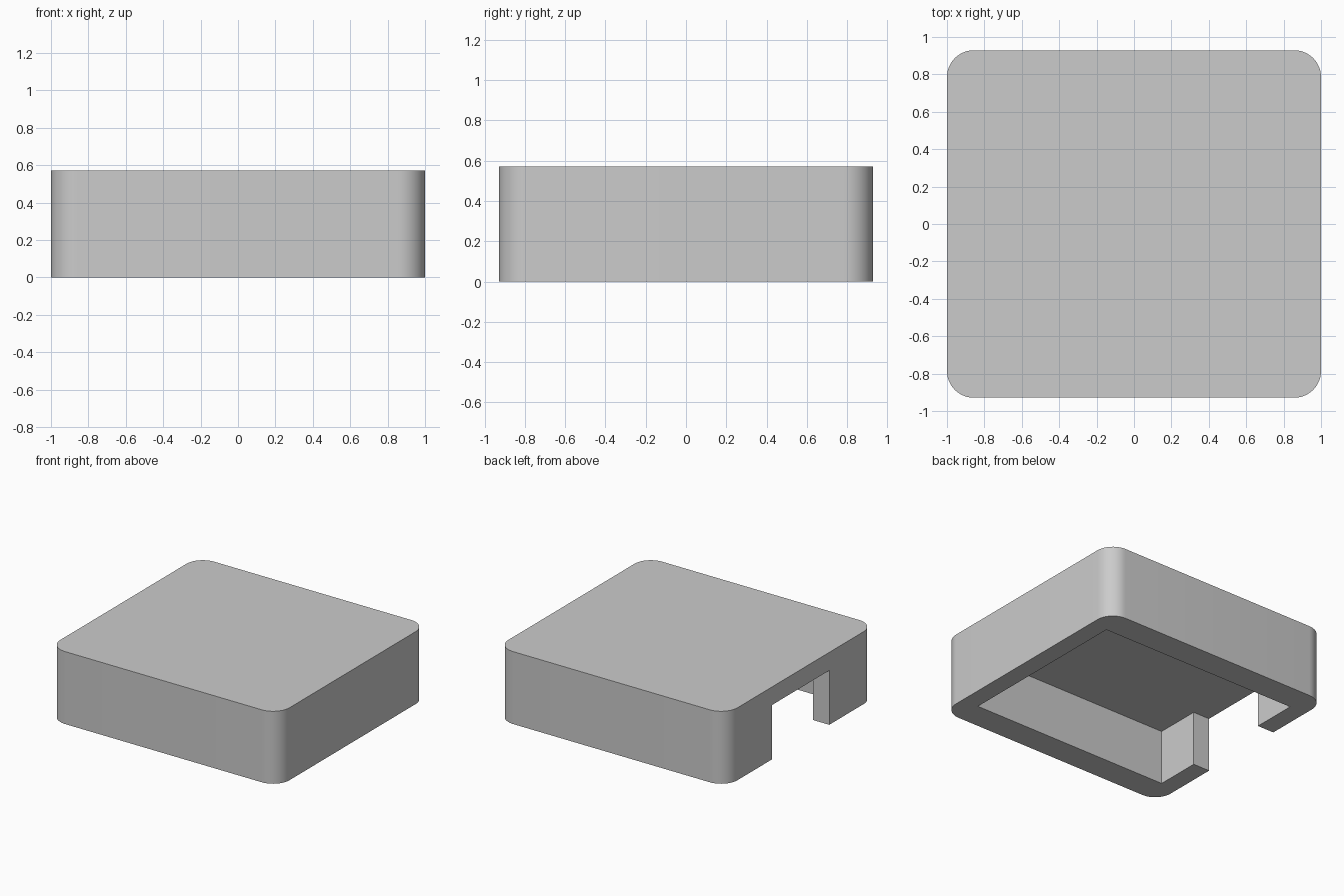
import bpy
import bmesh
import math

if "Cube" in bpy.data.objects:
    bpy.data.objects.remove(bpy.data.objects["Cube"], do_unlink=True)

U = 1 / 7  # wall module: the cover is 14 x 13 x 4 modules


def prism(name, outline, z0, z1, corner_radius=0):
    """Extrude a plan outline (in modules), optionally rounding its upright edges."""
    bm = bmesh.new()
    base = bm.faces.new([bm.verts.new((x * U, y * U, z0 * U)) for x, y in outline])
    top = bmesh.ops.extrude_face_region(bm, geom=[base])["geom"]
    for v in top:
        if isinstance(v, bmesh.types.BMVert):
            v.co.z = z1 * U
    if corner_radius:
        upright = [e for e in bm.edges if abs(e.verts[0].co.z - e.verts[1].co.z) > U]
        bmesh.ops.bevel(bm, geom=upright, offset=corner_radius * U, offset_type='OFFSET',
                        segments=12, profile=0.5, affect='EDGES')
    bmesh.ops.recalc_face_normals(bm, faces=bm.faces)
    mesh = bpy.data.meshes.new(name)
    bm.to_mesh(mesh)
    bm.free()
    obj = bpy.data.objects.new(name, mesh)
    bpy.context.collection.objects.link(obj)
    return obj


# Plain grey finish
grey = bpy.data.materials.new("light_grey")
grey.use_nodes = True
colour = (0.6, 0.6, 0.6, 1)
grey.diffuse_color = colour
grey.node_tree.nodes["Principled BSDF"].inputs["Base Color"].default_value = colour

# Rounded block
cover = prism("cover", [(-7, -6.5), (7, -6.5), (7, 6.5), (-7, 6.5)], 0, 4, corner_radius=1)
cover.data.materials.append(grey)

# Hollow underside, with a doorway through the -x wall
cutter = prism("cavity_cutter", [(-6, -5), (6, -5), (6, 5), (-6, 5),
                                 (-6, 2.5), (-8, 2.5), (-8, -2.5), (-6, -2.5)], -1, 3)
cutter.data.materials.append(grey)
cutter.hide_render = True

cut = cover.modifiers.new("hollow", 'BOOLEAN')
cut.operation = 'DIFFERENCE'
cut.solver = 'EXACT'
cut.object = cutter

bpy.ops.object.select_all(action='DESELECT')
cover.select_set(True)
bpy.context.view_layer.objects.active = cover
bpy.ops.object.modifier_apply(modifier=cut.name)
bpy.data.objects.remove(cutter, do_unlink=True)

# Smooth corners, crisp edges
bpy.ops.object.shade_smooth_by_angle(angle=math.radians(30))
